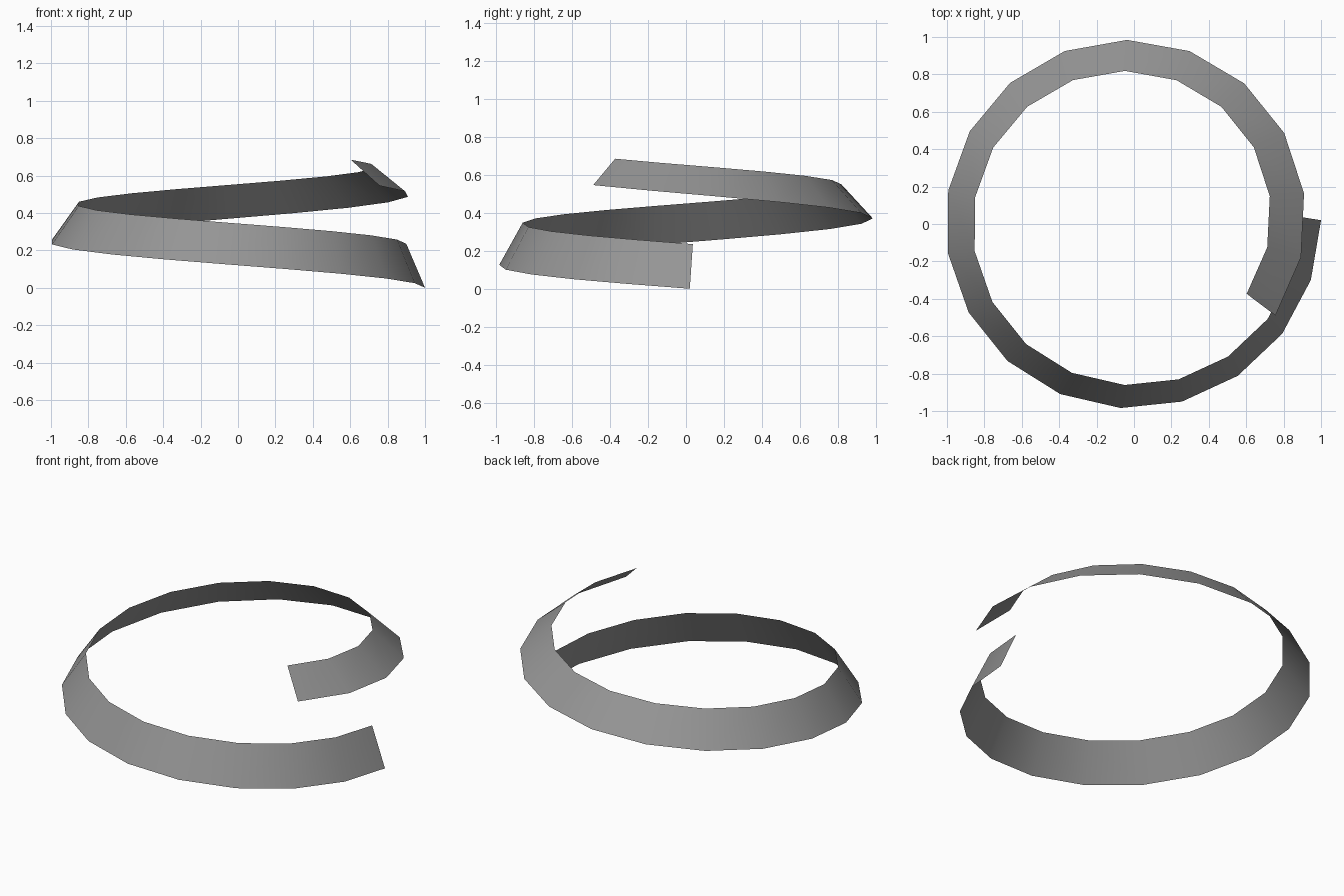
import bpy
import bmesh
from math import cos, sin, radians

cube = bpy.data.objects.get("Cube")
if cube:
    bpy.data.objects.remove(cube, do_unlink=True)

STEPS = 20
CENTRE_X, CENTRE_Y = -0.022, 0.02


def quadratic(start, slope, bend, i):
    return start + slope * i + bend * i * i


def spiral_point(i, lead, radius, height):
    """Point on a clockwise rising spiral that tightens as it climbs."""
    angle = radians(lead - quadratic(0, 18.2, 0.073, i))
    r = quadratic(*radius, i)
    return (CENTRE_X + r * cos(angle), CENTRE_Y + r * sin(angle), quadratic(*height, i))


# Grey material
grey = bpy.data.materials.new("mid grey")
grey.use_nodes = True
colour = (0.3, 0.3, 0.3, 1)
grey.diffuse_color = colour
grey.node_tree.nodes["Principled BSDF"].inputs["Base Color"].default_value = colour

# Sloping ribbon between a wide lower spiral and a narrow upper spiral
bm = bmesh.new()
lower, upper = [], []
for i in range(STEPS + 1):
    lower.append(bm.verts.new(spiral_point(i, 0, (1.022, -0.003, -0.00008), (0, 0.0245, 0.00014))))
    upper.append(bm.verts.new(spiral_point(i, 1, (0.922, -0.0078, -0.00007), (0.235, 0.0225, 0))))
for i in range(STEPS):
    face = bm.faces.new((lower[i + 1], lower[i], upper[i], upper[i + 1]))
    face.smooth = True

mesh = bpy.data.meshes.new("spiral_ribbon")
bm.to_mesh(mesh)
bm.free()
mesh.materials.append(grey)
ribbon = bpy.data.objects.new("spiral_ribbon", mesh)
bpy.context.collection.objects.link(ribbon)
